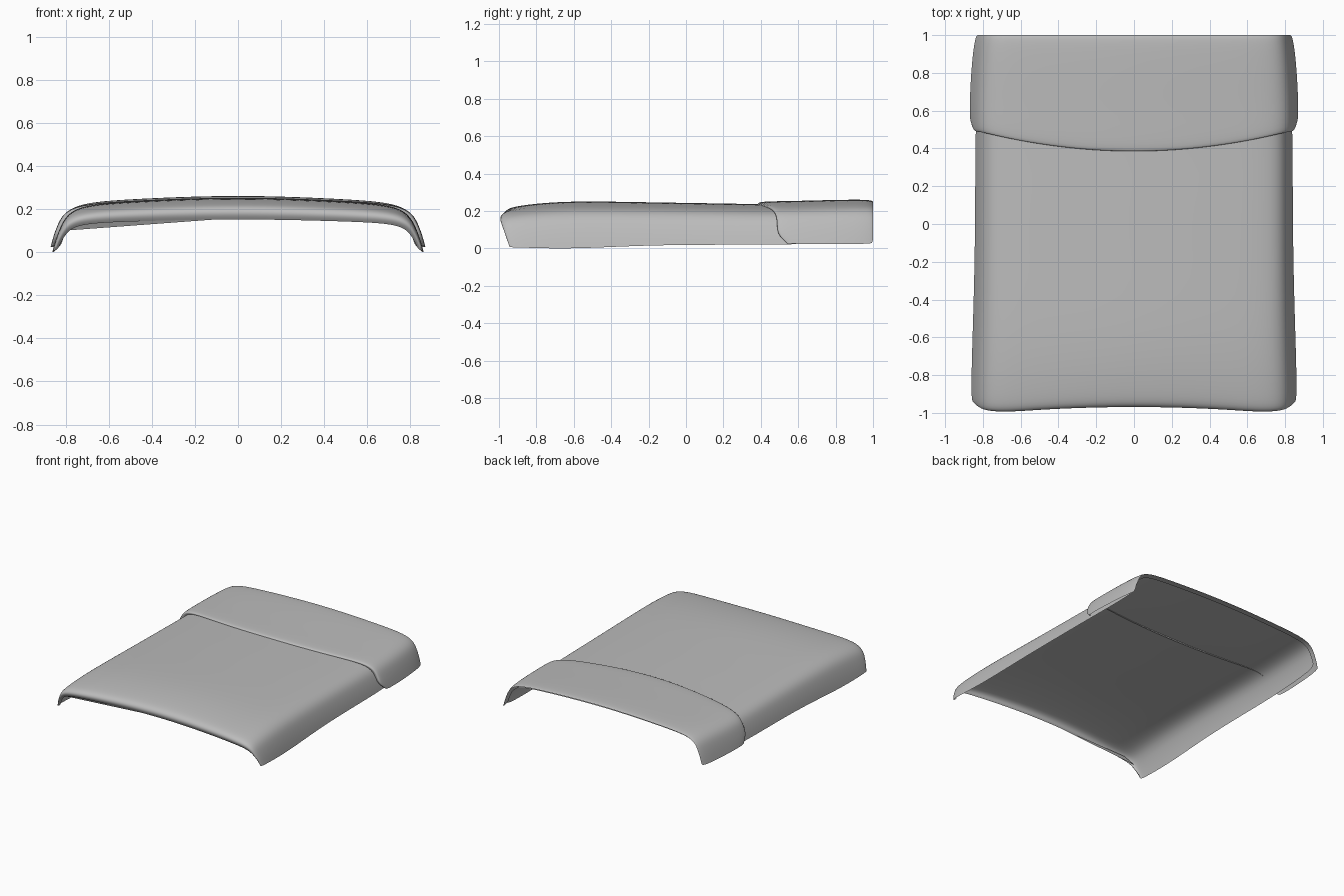
import bpy

cube = bpy.data.objects.get("Cube")
if cube:
    bpy.data.objects.remove(cube, do_unlink=True)

GREY = (0.5, 0.5, 0.5, 1)
mat = bpy.data.materials.new("plain_grey")
mat.use_nodes = True
mat.diffuse_color = GREY
mat.node_tree.nodes["Principled BSDF"].inputs["Base Color"].default_value = GREY

# Half cross-section: width fraction, height fraction
HALF = [(0, 1), (.2, .99), (.4, .965), (.6, .93), (.76, .89), (.87, .82),
        (.93, .68), (.96, .48), (.985, .22), (1, 0)]
SECTION = [(-x, z) for x, z in HALF[:0:-1]] + HALF


def add_mesh(name, verts, faces):
    mesh = bpy.data.meshes.new(name)
    mesh.from_pydata(verts, [], faces)
    mesh.materials.append(mat)
    obj = bpy.data.objects.new(name, mesh)
    bpy.context.collection.objects.link(obj)
    return obj


def loft(name, rows, y_at):
    """Skin the cross-section along stations of (station, width, bottom, top, bend)."""
    n = len(SECTION)
    verts = [(fx * w, y_at(s, abs(fx), fz, bend), low + (top - low) * fz)
             for s, w, low, top, bend in rows for fx, fz in SECTION]
    faces = [(r * n + c, r * n + c + 1, (r + 1) * n + c + 1, (r + 1) * n + c)
             for r in range(len(rows) - 1) for c in range(n - 1)]
    obj = add_mesh(name, verts, faces)
    obj.data.shade_smooth()
    sub = obj.modifiers.new("smooth", "SUBSURF")
    sub.levels = sub.render_levels = 2
    return obj


def body_y(y, fx, fz, bend):
    # Front edge bows forward at the corners and leans back down the sides
    return y + bend * (.06 * (1 - fz) - .035 * min(fx / .8, 1) ** 2)


def band_y(t, fx, fz, bend):
    # Curved leading edge with a rounded lower corner, straight back edge
    edge = .38 + .105 * min(fx / .95, 1) ** 2 + .05 * max(0, 1 - fz / .2)
    return edge + (1 - edge) * t


# Main cover, from the rolled front lip to the back
loft("main_cover", [
    (-.955, .835, .012, .152, 1), (-.974, .85, .008, .18, 1),
    (-.96, .858, .006, .212, 1), (-.9, .861, .005, .228, .8),
    (-.75, .859, 0, .246, .4), (-.55, .853, 0, .254, .1),
    (-.2, .843, .018, .247, 0), (.2, .84, .02, .241, 0),
    (.5, .84, .02, .235, 0), (.98, .82, .03, .235, 0)], body_y)

# Raised band wrapped over the back, with a turned-in leading edge
loft("rear_band", [
    (.012, .84, .035, .225, 0), (0, .86, .028, .242, 0),
    (.03, .87, .025, .252, 0), (.3, .869, .024, .254, 0),
    (.6, .861, .024, .259, 0), (.85, .85, .024, .262, 0),
    (.97, .838, .026, .26, 0), (1, .832, .03, .252, 0)], band_y)

# Small web closing one front corner under the lip
add_mesh("front_corner_web",
         [(-.8, -.95, .1), (-.1, -.955, .152), (-.73, -.975, .155)], [(0, 1, 2)])
